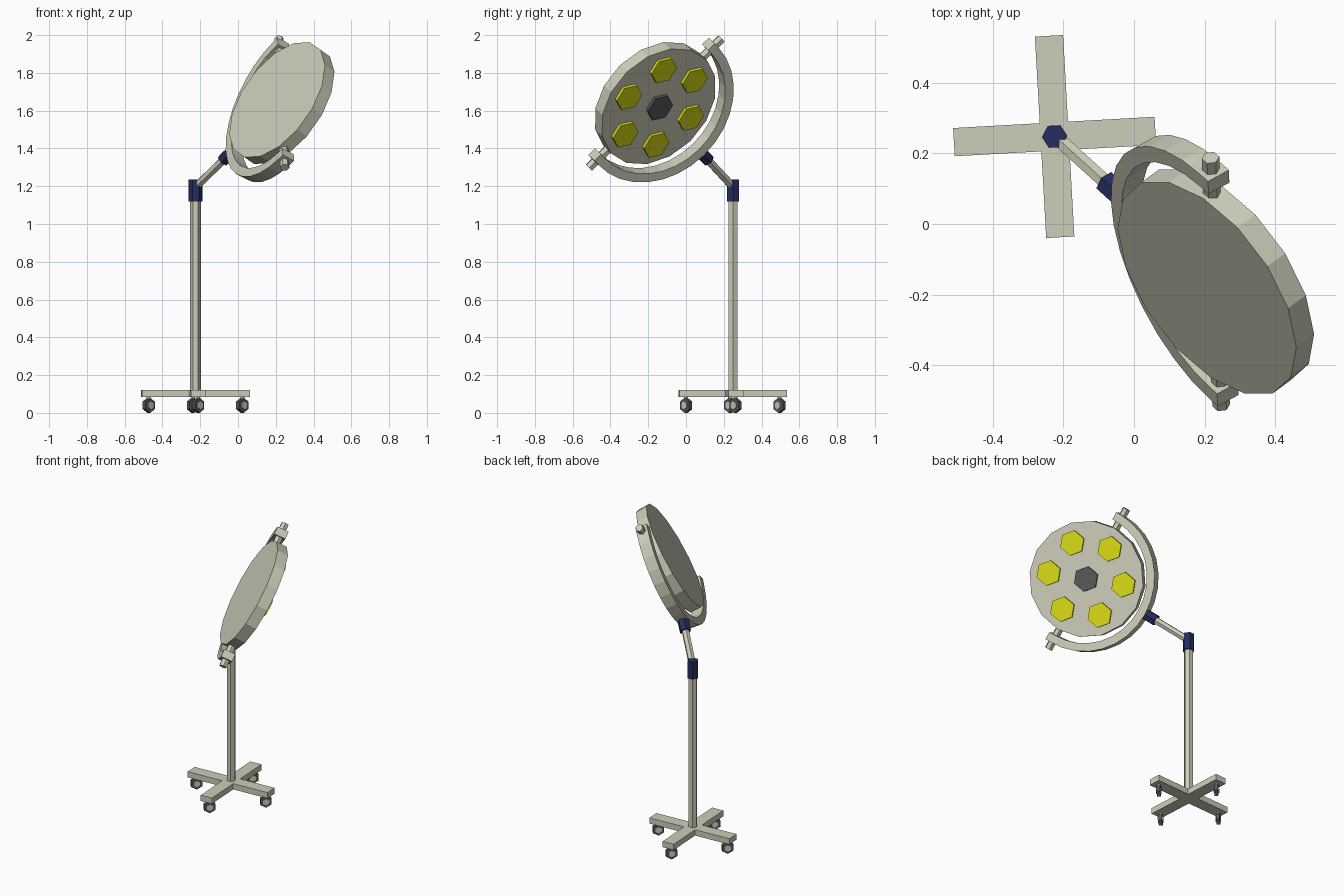
import bpy, bmesh, math
from mathutils import Vector

cube = bpy.data.objects.get("Cube")
if cube:
    bpy.data.objects.remove(cube, do_unlink=True)


def material(name, color):
    m = bpy.data.materials.new(name)
    m.use_nodes = True
    m.diffuse_color = (*color, 1)
    m.node_tree.nodes["Principled BSDF"].inputs["Base Color"].default_value = (*color, 1)
    return m


CREAM = material("cream enamel", (0.61, 0.61, 0.49))
NAVY = material("navy joint", (0.016, 0.026, 0.115))
YELLOW = material("yellow lamp", (0.7, 0.7, 0.008))
GREY = material("dark grey", (0.1, 0.1, 0.1))


def loft(name, rings, mat):
    """Skin a list of matching point rings and cap both ends."""
    bm = bmesh.new()
    loops = [[bm.verts.new(p) for p in ring] for ring in rings]
    count = len(loops[0])
    for a, b in zip(loops, loops[1:]):
        for i in range(count):
            j = (i + 1) % count
            bm.faces.new((a[i], a[j], b[j], b[i]))
    bm.faces.new(loops[0][::-1])
    bm.faces.new(loops[-1])
    bmesh.ops.recalc_face_normals(bm, faces=bm.faces)
    mesh = bpy.data.meshes.new(name)
    bm.to_mesh(mesh)
    bm.free()
    mesh.materials.append(mat)
    obj = bpy.data.objects.new(name, mesh)
    bpy.context.collection.objects.link(obj)
    return obj


def prism(name, start, end, radius, mat, ref, sides=6, phase=0):
    """Regular prism between two points; its first corner points along ref."""
    axis = (end - start).normalized()
    e1 = (ref - axis * ref.dot(axis)).normalized()
    e2 = axis.cross(e1)
    angles = [math.radians(phase) + math.tau * i / sides for i in range(sides)]
    offsets = [radius * (math.cos(a) * e1 + math.sin(a) * e2) for a in angles]
    return loft(name, [[p + o for o in offsets] for p in (start, end)], mat)


X, Z = Vector((1, 0, 0)), Vector((0, 0, 1))

# Main directions: pivot axis, line from head down to the arm, lamp facing
head = Vector((0.232, -0.163, 1.64))
pivot = Vector((-0.031, 0.72, 0.70)).normalized()
back = Vector((-0.601, 0.536, -0.592))
back = (back - pivot * back.dot(pivot)).normalized()
side = pivot.cross(back)
facing = Vector((0.70, 0.505, -0.505))
facing = (facing - pivot * facing.dot(pivot)).normalized()
across = facing.cross(pivot)

# Base: crossed bars with a caster under each end
base = Vector((-0.225, 0.248, 0))
turn = math.radians(3.2)
for k, name in enumerate(("base_bar_long", "base_bar_cross")):
    a = turn + k * math.pi / 2
    d = Vector((math.cos(a), math.sin(a), 0))
    s = Z.cross(d) * 0.04
    rings = [[base + d * e + s * p + Z * z for p, z in
              ((-1, 0.083), (1, 0.083), (1, 0.122), (-1, 0.122))] for e in (-0.286, 0.286)]
    loft(name, rings, CREAM)

axle = Vector((1, -1, 0)).normalized()
for k in range(4):
    a = turn + k * math.pi / 2
    hub = base + Vector((math.cos(a), math.sin(a), 0)) * 0.248 + Z * 0.04
    prism(f"caster_wheel_{k}", hub - axle * 0.011, hub + axle * 0.011, 0.04, GREY, Z)
    prism(f"caster_hub_{k}", hub - axle * 0.016, hub + axle * 0.016, 0.022, CREAM, Z)
    prism(f"caster_stem_{k}", hub + Z * 0.02, hub + Z * 0.05, 0.011, CREAM, axle)

# Pole, collar, sloping arm and elbow joint
prism("pole", base + Z * 0.1, base + Z * 1.2, 0.028, CREAM, X)
prism("pole_collar", base + Z * 1.12, base + Z * 1.235, 0.036, NAVY, X, phase=3)
prism("arm", head + back * 0.765, head + back * 0.48, 0.023, CREAM, Z)
prism("elbow_joint", head + back * 0.435, head + back * 0.515, 0.036, NAVY, Z)

# Yoke: half ring with short straight ends
INNER, OUTER, HALF_WIDTH, STEPS = 0.395, 0.445, 0.037, 16
stations = [(math.pi * i / STEPS, 0) for i in range(STEPS + 1)]
stations = [(0, 0.035)] + stations + [(math.pi, 0.035)]
rings = []
for a, extend in stations:
    radial = math.cos(a) * pivot + math.sin(a) * back
    rings.append([head - back * extend + radial * r + side * h for r, h in
                  ((INNER, -HALF_WIDTH), (OUTER, -HALF_WIDTH),
                   (OUTER, HALF_WIDTH), (INNER, HALF_WIDTH))])
loft("yoke", rings, CREAM)

# Pivot pins
for name, s in (("upper_pivot_pin", 1), ("lower_pivot_pin", -1)):
    prism(name, head + pivot * s * 0.32, head + pivot * s * 0.49, 0.025, CREAM, back)

# Lamp head disc with a ring of lamps round a centre handle
HALF_DEPTH = 0.036
prism("lamp_head", head - facing * HALF_DEPTH, head + facing * HALF_DEPTH,
      0.355, CREAM, pivot, sides=16)
front = head + facing * HALF_DEPTH
prism("centre_handle", front - facing * 0.01, front + facing * 0.018, 0.078, GREY, pivot, phase=20)
for k in range(6):
    a = math.radians(60 * k - 9)
    spot = front + 0.235 * (math.cos(a) * pivot + math.sin(a) * across)
    prism(f"lamp_{k}", spot - facing * 0.01, spot + facing * 0.018, 0.078, YELLOW, pivot, phase=20)
